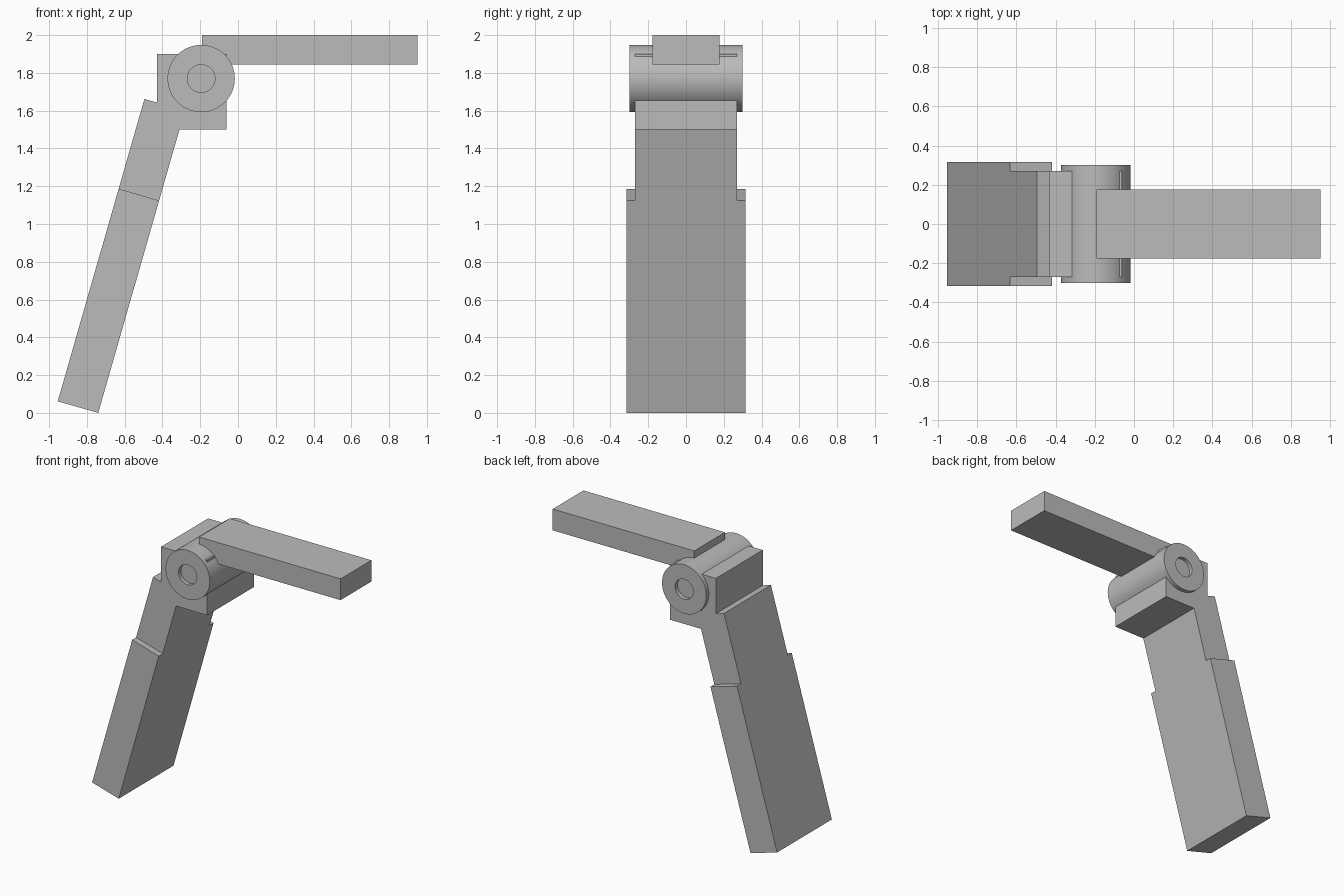
import bpy, bmesh, math
from mathutils import Matrix, Vector

cube = bpy.data.objects.get("Cube")
if cube:
    bpy.data.objects.remove(cube, do_unlink=True)

COLOUR = (0.5, 0.5, 0.5, 1.0)
grey = bpy.data.materials.new("plain_grey")
grey.use_nodes = True
grey.diffuse_color = COLOUR
grey.node_tree.nodes["Principled BSDF"].inputs["Base Color"].default_value = COLOUR


def finish(name, bm):
    bmesh.ops.recalc_face_normals(bm, faces=bm.faces)
    mesh = bpy.data.meshes.new(name)
    bm.to_mesh(mesh)
    bm.free()
    mesh.materials.append(grey)
    obj = bpy.data.objects.new(name, mesh)
    bpy.context.collection.objects.link(obj)
    return obj


def box(name, x, y_half, z, frame=Matrix()):
    """Box between x and z ranges, symmetric in y, placed by a frame."""
    bm = bmesh.new()
    bmesh.ops.create_cube(bm, size=1)
    size = Vector((x[1] - x[0], 2 * y_half, z[1] - z[0]))
    centre = Vector((sum(x) / 2, 0, sum(z) / 2))
    bm.transform(frame @ Matrix.Translation(centre) @ Matrix.Diagonal(size).to_4x4())
    return finish(name, bm)


# Hinge housing and horizontal arm
box("hinge_housing", (-0.43, -0.06), 0.27, (1.5, 1.9))
box("arm", (-0.19, 0.95), 0.177, (1.845, 2.0))

# Leaning leg: narrow core with a wider lower sleeve, hung from its bottom corner
lean = Matrix.Translation((-0.74, 0, 0)) @ Matrix.Rotation(math.radians(16), 4, "Y")
box("upper_leg", (-0.223, 0), 0.27, (0.02, 1.665), lean)
box("lower_leg", (-0.223, 0), 0.315, (0, 1.17), lean)

# Hinge barrel with a shallow round recess in each end
RADIUS, RECESS_RADIUS, HALF, DEPTH = 0.178, 0.073, 0.30, 0.028
bm = bmesh.new()
bmesh.ops.create_cone(bm, cap_ends=True, segments=64, radius1=RADIUS,
                      radius2=RADIUS, depth=2 * HALF)
for cap in [f for f in bm.faces if len(f.verts) > 4]:
    inward = -cap.normal.copy()
    bmesh.ops.inset_individual(bm, faces=[cap], thickness=RADIUS - RECESS_RADIUS)
    floor = bmesh.ops.extrude_discrete_faces(bm, faces=[cap])["faces"][0]
    bmesh.ops.translate(bm, verts=floor.verts, vec=inward * DEPTH)
bm.transform(Matrix.Translation((-0.195, 0, 1.77)) @ Matrix.Rotation(math.pi / 2, 4, "X"))
barrel = finish("hinge_barrel", bm)
bpy.ops.object.select_all(action="DESELECT")
barrel.select_set(True)
bpy.context.view_layer.objects.active = barrel
bpy.ops.object.shade_smooth_by_angle(angle=math.radians(30))
